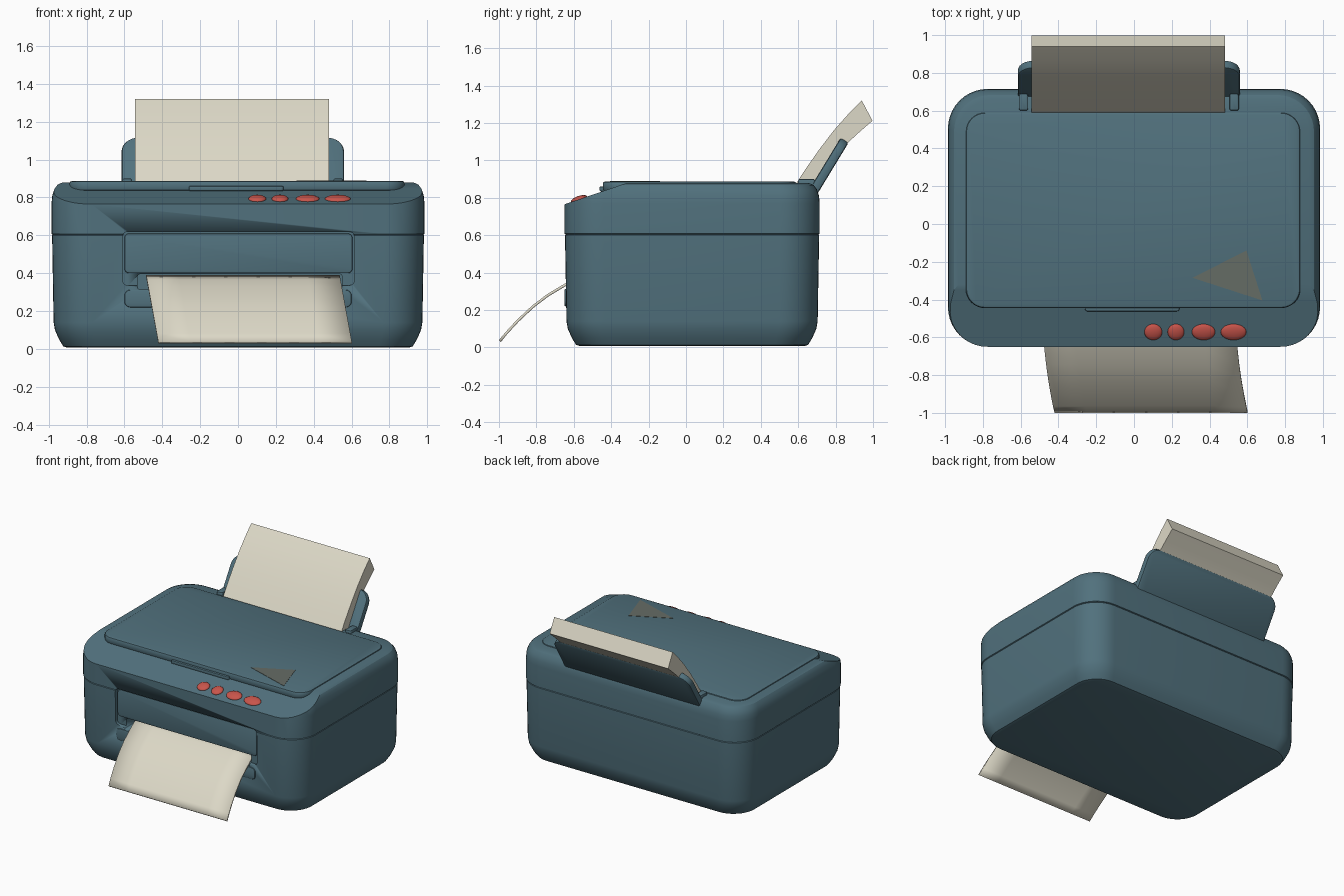
import bpy, bmesh, math
from mathutils import Matrix, Vector

cube = bpy.data.objects.get("Cube")
if cube:
    bpy.data.objects.remove(cube, do_unlink=True)


def material(name, r, g, b):
    m = bpy.data.materials.new(name)
    m.use_nodes = True
    m.diffuse_color = (r, g, b, 1)
    bsdf = m.node_tree.nodes["Principled BSDF"]
    bsdf.inputs["Base Color"].default_value = (r, g, b, 1)
    bsdf.inputs["Roughness"].default_value = 0.6
    return m


TEAL = material("teal plastic", 0.082, 0.165, 0.205)
PAPER = material("cream paper", 0.72, 0.69, 0.57)
RED = material("red button", 0.58, 0.09, 0.07)
TAUPE = material("taupe mark", 0.13, 0.15, 0.13)


def finish(name, bm, mat, matrix=None, angle=35):
    bmesh.ops.recalc_face_normals(bm, faces=bm.faces)
    me = bpy.data.meshes.new(name)
    bm.to_mesh(me)
    bm.free()
    if matrix:
        me.transform(matrix)
    me.materials.append(mat)
    ob = bpy.data.objects.new(name, me)
    bpy.context.collection.objects.link(ob)
    bpy.ops.object.select_all(action='DESELECT')
    ob.select_set(True)
    bpy.context.view_layer.objects.active = ob
    bpy.ops.object.shade_smooth_by_angle(angle=math.radians(angle))
    return ob


def loft(x0, x1, y0, y1, radius, levels, steps=8):
    """Stack rounded rectangles; levels are (z, inset) pairs."""
    bm = bmesh.new()
    rings = []
    for z, inset in levels:
        r = max(radius - inset * 0.5, 0.004)
        ring = []
        for k, (cx, cy) in enumerate([(x1 - inset - r, y1 - inset - r), (x0 + inset + r, y1 - inset - r),
                                      (x0 + inset + r, y0 + inset + r), (x1 - inset - r, y0 + inset + r)]):
            for s in range(steps + 1):
                a = math.pi / 2 * (k + s / steps)
                ring.append(bm.verts.new((cx + r * math.cos(a), cy + r * math.sin(a), z)))
        rings.append(ring)
    n = len(rings[0])
    for low, high in zip(rings, rings[1:]):
        for i in range(n):
            j = (i + 1) % n
            bm.faces.new((low[i], low[j], high[j], high[i]))
    bm.faces.new(rings[0][::-1])
    bm.faces.new(rings[-1])
    return bm


def plate(z0, z1, edge):
    """Levels of a slab with softened rims."""
    e = edge
    return [(z0, e), (z0 + e * .3, e * .3), (z0 + e, 0), (z1 - e, 0), (z1 - e * .3, e * .3), (z1, e)]


# Body shell: tapered foot, faint seam, rounded shoulder
body_bm = loft(-0.985, 0.985, -0.65, 0.715, 0.21, [
    (0.008, 0.08), (0.014, 0.062), (0.05, 0.04), (0.1, 0.018), (0.14, 0.011), (0.6, 0.003),
    (0.604, 0.007), (0.608, 0.0), (0.77, 0.0), (0.81, 0.004), (0.845, 0.015), (0.868, 0.032),
    (0.878, 0.055)], 10)

# Sloped control strip along the front
SLOPE = math.atan2(0.12, 0.35)
cut = bmesh.ops.bisect_plane(
    body_bm, geom=body_bm.verts[:] + body_bm.edges[:] + body_bm.faces[:],
    plane_co=(0, -0.65, 0.765), plane_no=(0, -math.sin(SLOPE), math.cos(SLOPE)), clear_outer=True)
bmesh.ops.holes_fill(body_bm, edges=[e for e in cut["geom_cut"] if isinstance(e, bmesh.types.BMEdge)])
body = finish("body", body_bm, TEAL, angle=25)

# Recessed door and paper slot in the front
UPRIGHT = Matrix.Rotation(math.pi / 2, 4, 'X')


def carve(x0, x1, z0, z1, radius, depth_y):
    cutter = finish("cutter", loft(x0, x1, z0, z1, radius, [(-depth_y, 0), (0.8, 0)], 4), TEAL, UPRIGHT)
    cutter.hide_render = True
    mod = body.modifiers.new("carve", 'BOOLEAN')
    mod.object = cutter
    mod.solver = 'EXACT'
    bpy.context.view_layer.objects.active = body
    bpy.ops.object.modifier_apply(modifier=mod.name)
    bpy.data.objects.remove(cutter, do_unlink=True)


carve(-0.61, 0.615, 0.335, 0.62, 0.03, -0.62)
carve(-0.53, 0.55, 0.315, 0.395, 0.012, -0.5)

finish("front_door", loft(-0.6, 0.605, 0.4, 0.61, 0.025, plate(0.6, 0.634, 0.006), 4), TEAL, UPRIGHT)
finish("output_tray", loft(-0.6, 0.6, 0.22, 0.312, 0.03, plate(0.6, 0.65, 0.006), 4), TEAL, UPRIGHT)

# Lid with its front grip
finish("lid", loft(-0.89, 0.88, -0.445, 0.59, 0.1, plate(0.835, 0.887, 0.012)), TEAL)
finish("lid_grip", loft(-0.26, 0.24, -0.462, -0.43, 0.012, plate(0.835, 0.86, 0.005), 4), TEAL)

# Triangular mark on the lid
bm = bmesh.new()
tri = bm.faces.new([bm.verts.new(p) for p in ((0.31, -0.285, 0.885), (0.68, -0.405, 0.885), (0.595, -0.14, 0.885))])
ext = bmesh.ops.extrude_face_region(bm, geom=[tri])
bmesh.ops.translate(bm, verts=[v for v in ext["geom"] if isinstance(v, bmesh.types.BMVert)], vec=(0, 0, 0.004))
finish("lid_mark", bm, TAUPE)

# Buttons on the sloped strip
for i, (x, rx) in enumerate([(0.102, 0.047), (0.222, 0.044), (0.368, 0.062), (0.527, 0.068)]):
    bm = bmesh.new()
    bmesh.ops.create_uvsphere(bm, u_segments=24, v_segments=12, radius=1)
    place = (Matrix.Translation((x, -0.572, 0.793)) @ Matrix.Rotation(SLOPE, 4, 'X')
             @ Matrix.Diagonal((rx, 0.045, 0.017, 1)))
    finish(f"button_{i + 1}", bm, RED, place, 60)

# Leaning paper support behind the lid, with hinge blocks
lean = Matrix.Translation((0, 0.69, 0.80)) @ Matrix.Rotation(math.radians(58.7), 4, 'X')
finish("paper_support", loft(-0.615, 0.56, -0.06, 0.345, 0.085, plate(0, 0.05, 0.012)), TEAL, lean)
for side, x in (("right", -0.585), ("left", 0.53)):
    finish(f"{side}_hinge", loft(x - 0.025, x + 0.025, 0.6, 0.69, 0.012, plate(0.84, 0.9, 0.008), 4), TEAL)

# Curved stack of paper in the feeder
bm = bmesh.new()
front = [(0.575, 0.855), (0.64, 0.955), (0.71, 1.055), (0.79, 1.16), (0.87, 1.25), (0.94, 1.32)]
back = [(0.69, 0.855), (0.74, 0.935), (0.79, 1.01), (0.85, 1.08), (0.92, 1.145), (0.997, 1.212)]
rows = []
for x in (-0.543, 0.482):
    rows.append([[bm.verts.new((x, y, z)) for y, z in line] for line in (front, back)])
(fr, br), (fl, bl) = rows
for i in range(len(front) - 1):
    for a, b in ((fr, fl), (fl, bl), (bl, br), (br, fr)):
        bm.faces.new((a[i], b[i], b[i + 1], a[i + 1]))
for i in (0, -1):
    bm.faces.new((fr[i], fl[i], bl[i], br[i]))
finish("feed_paper", bm, PAPER)

# Curled sheet coming out of the slot
path = [(-0.53, 0.385), (-0.6, 0.36), (-0.66, 0.326), (-0.74, 0.278), (-0.82, 0.217),
        (-0.9, 0.142), (-0.96, 0.077), (-0.995, 0.034)]
bm = bmesh.new()
sheet = []
for y, z in path:
    t = (0.385 - z) / 0.355
    sheet.append([bm.verts.new((-0.485 + 0.065 * t + 1.022 * u / 6, y, z)) for u in range(7)])
for a, b in zip(sheet, sheet[1:]):
    for i in range(6):
        bm.faces.new((a[i], a[i + 1], b[i + 1], b[i]))
printed = finish("printed_sheet", bm, PAPER)
solid = printed.modifiers.new("thickness", 'SOLIDIFY')
solid.thickness = 0.014
solid.offset = 0
